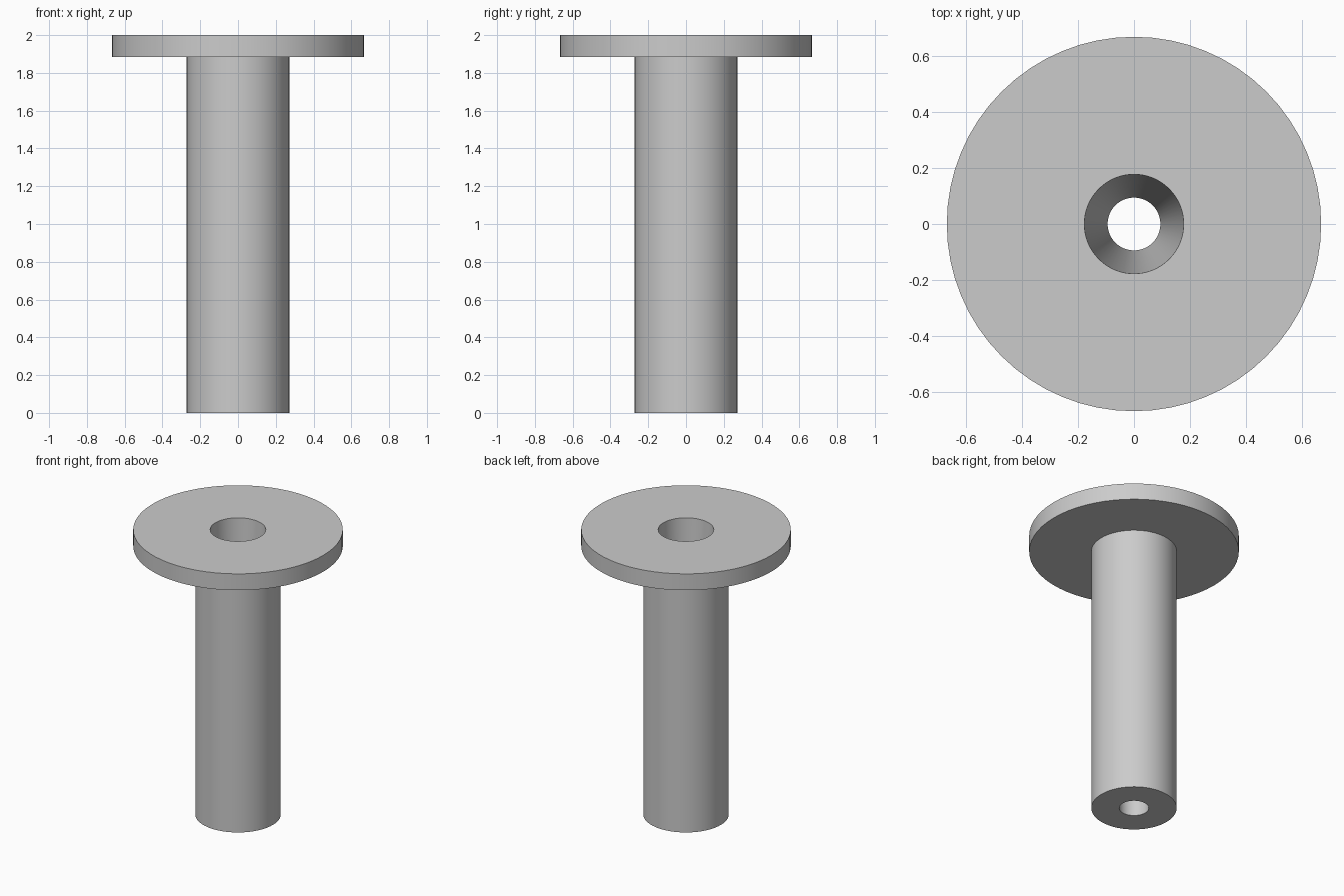
import bpy, bmesh, math
from mathutils import Matrix, Vector

cube = bpy.data.objects.get("Cube")
if cube:
    bpy.data.objects.remove(cube, do_unlink=True)

SEGMENTS = 64
HEIGHT, FLANGE_BASE = 2.0, 1.885
FLANGE_R, SHAFT_R = 0.667, 0.272
BORE_TOP_R, BORE_BOTTOM_R = 0.177, 0.094

grey = bpy.data.materials.new("plain grey")
grey.use_nodes = True
colour = (0.6, 0.6, 0.6, 1)
grey.diffuse_color = colour
grey.node_tree.nodes["Principled BSDF"].inputs["Base Color"].default_value = colour


def lathe(name, profile):
    """Revolve a closed (radius, height) profile about the z axis."""
    bm = bmesh.new()
    verts = [bm.verts.new((r, 0, z)) for r, z in profile]
    edges = [bm.edges.new((v, verts[i - 1])) for i, v in enumerate(verts)]
    bmesh.ops.spin(bm, geom=verts + edges, cent=(0, 0, 0), axis=(0, 0, 1),
                   angle=math.tau, steps=SEGMENTS, use_merge=True)
    bmesh.ops.remove_doubles(bm, verts=bm.verts, dist=0.0001)
    bmesh.ops.recalc_face_normals(bm, faces=bm.faces)
    mesh = bpy.data.meshes.new(name)
    bm.to_mesh(mesh)
    bm.free()
    mesh.materials.append(grey)
    obj = bpy.data.objects.new(name, mesh)
    bpy.context.collection.objects.link(obj)
    bpy.ops.object.select_all(action="DESELECT")
    obj.select_set(True)
    bpy.context.view_layer.objects.active = obj
    bpy.ops.object.shade_smooth_by_angle(angle=math.radians(30))
    return obj


# Flanged sleeve: shaft, wide top disc and a tapered bore right through
lathe("flanged_sleeve", [
    (BORE_BOTTOM_R, 0),
    (SHAFT_R, 0),
    (SHAFT_R, FLANGE_BASE),
    (FLANGE_R, FLANGE_BASE),
    (FLANGE_R, HEIGHT),
    (BORE_TOP_R, HEIGHT),
])
